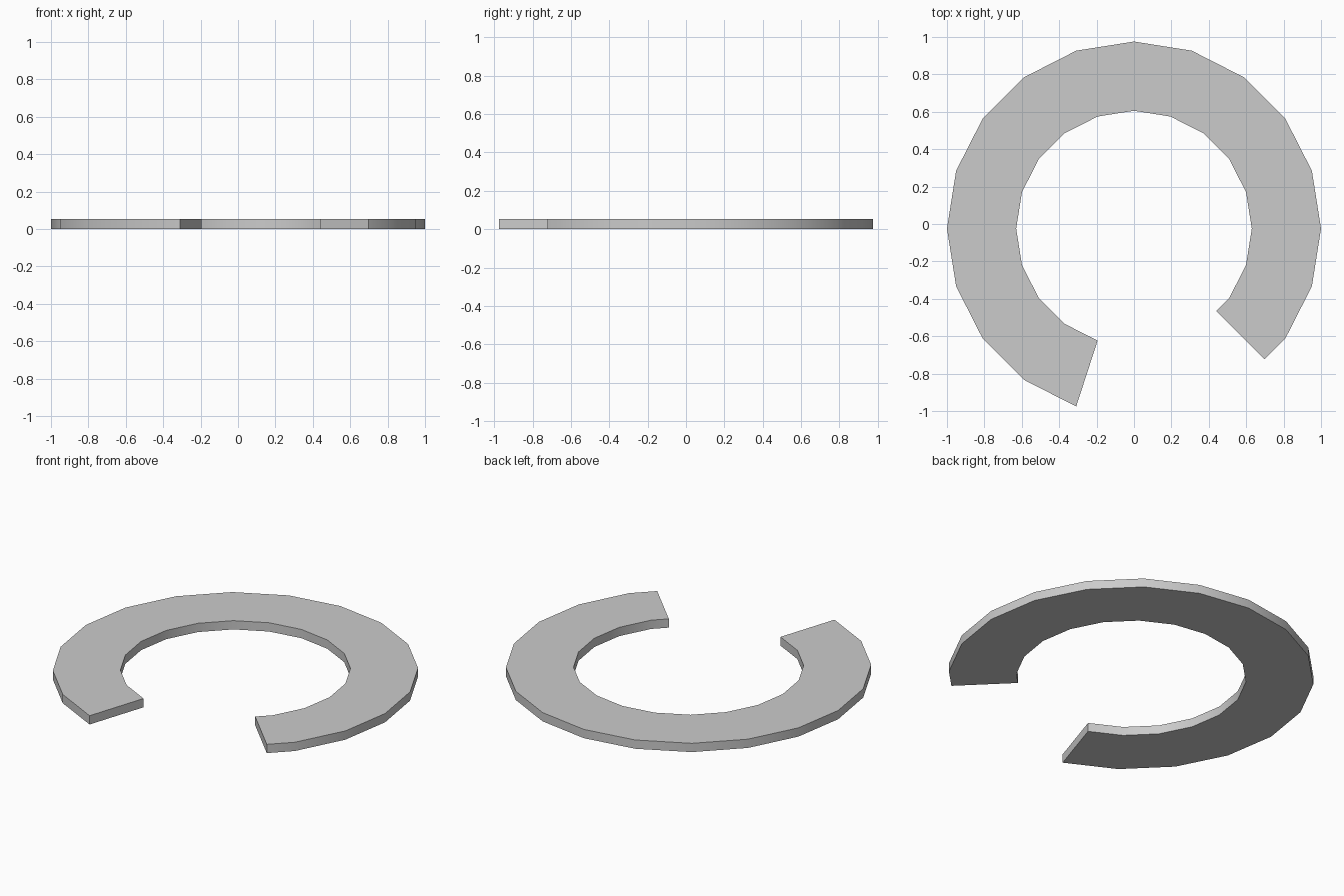
import bpy, bmesh
from math import sin, cos, radians

if "Cube" in bpy.data.objects:
    bpy.data.objects.remove(bpy.data.objects["Cube"])

CY, R_OUT, R_IN, H = -0.0245, 1.0, 0.63, 0.053

# 20-sided ring stations; the right end is cut halfway along a facet
stations = [(-45, cos(radians(9)))] + [(a, 1.0) for a in range(-36, 253, 18)]

bm = bmesh.new()

def point(radius, angle):
    a = radians(angle)
    return bm.verts.new((radius * cos(a), CY + radius * sin(a), 0))

# Flat open band
pairs = [(point(R_IN * k, a), point(R_OUT * k, a)) for a, k in stations]
for (i0, o0), (i1, o1) in zip(pairs, pairs[1:]):
    bm.faces.new((i0, o0, o1, i1))

# Thicken upward, keeping the underside
res = bmesh.ops.extrude_face_region(bm, geom=bm.faces[:], use_keep_orig=True)
top = [g for g in res["geom"] if isinstance(g, bmesh.types.BMVert)]
bmesh.ops.translate(bm, verts=top, vec=(0, 0, H))
bmesh.ops.recalc_face_normals(bm, faces=bm.faces[:])

mesh = bpy.data.meshes.new("open_ring")
bm.to_mesh(mesh)
bm.free()
ring = bpy.data.objects.new("open_ring", mesh)
bpy.context.collection.objects.link(ring)

# Smooth curved walls, sharp rims and ends
bpy.context.view_layer.objects.active = ring
ring.select_set(True)
bpy.ops.object.shade_smooth_by_angle(angle=radians(30))
